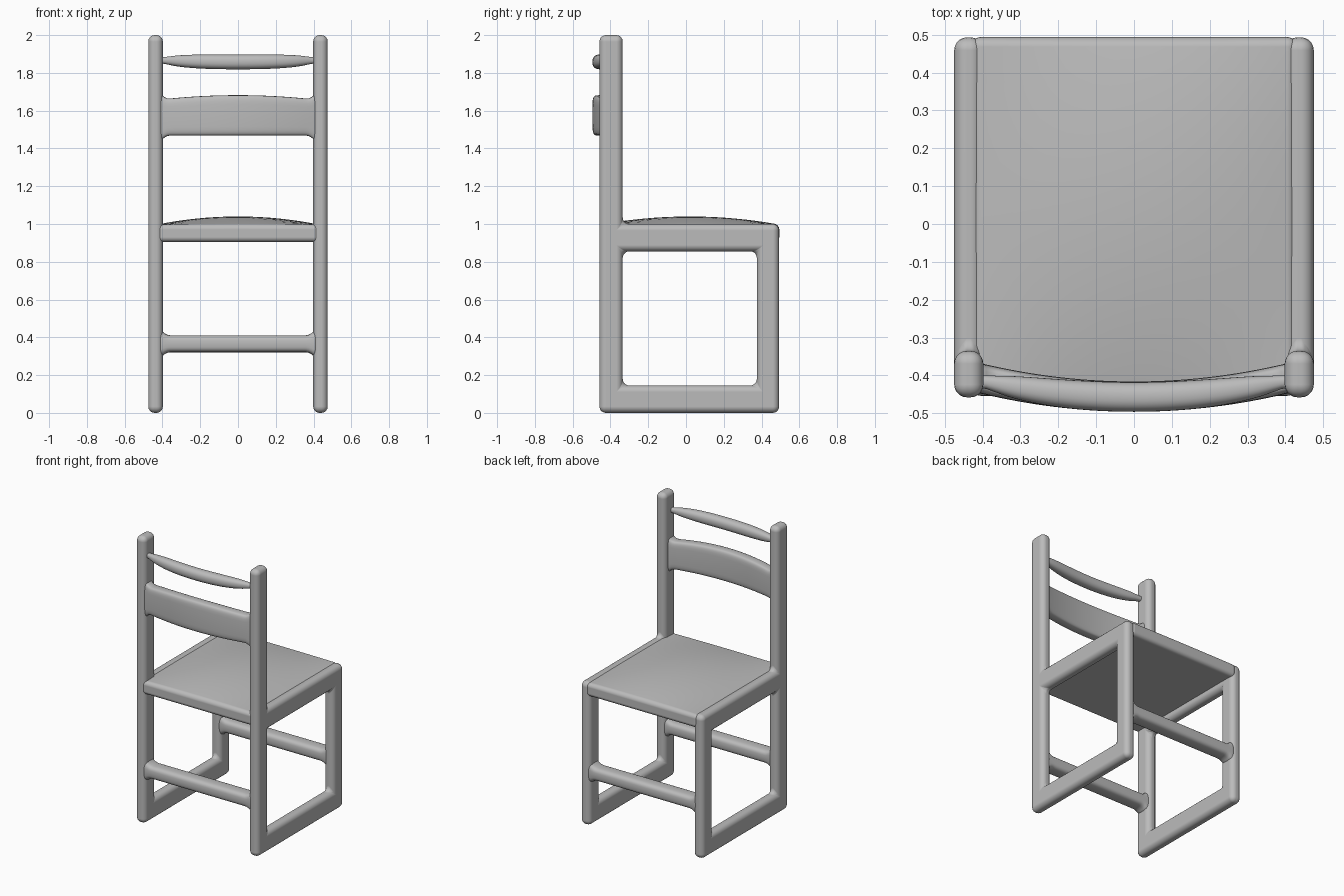
import bpy
import bmesh
from math import cos, sin, pi, copysign, sqrt

cube = bpy.data.objects.get("Cube")
if cube:
    bpy.data.objects.remove(cube, do_unlink=True)

grey = bpy.data.materials.new("plain grey")
grey.use_nodes = True
colour = (0.5, 0.5, 0.5, 1)
grey.diffuse_color = colour
grey.node_tree.nodes["Principled BSDF"].inputs["Base Color"].default_value = colour


def finish(name, bm):
    """Turn a bmesh into a smooth grey object."""
    bmesh.ops.recalc_face_normals(bm, faces=bm.faces)
    mesh = bpy.data.meshes.new(name)
    bm.to_mesh(mesh)
    bm.free()
    mesh.materials.append(grey)
    mesh.shade_smooth()
    obj = bpy.data.objects.new(name, mesh)
    bpy.context.collection.objects.link(obj)
    return obj


def round_edges(obj, width):
    mod = obj.modifiers.new("round", 'BEVEL')
    mod.width = width
    mod.segments = 5
    mod.limit_method = 'ANGLE'
    mod.harden_normals = True


def crossbar(name, section, squareness, reach=0.42, steps=56, sides=28):
    """Sweep a rounded section along x; section(x) gives y, z, half depth, half height."""
    bm = bmesh.new()
    rings = []
    for i in range(steps + 1):
        x = reach * (2 * i / steps - 1)
        y, z, hy, hz = section(x)
        ring = []
        for k in range(sides):
            c, s = cos(2 * pi * k / sides), sin(2 * pi * k / sides)
            dy = copysign(abs(c) ** (2 / squareness), c) * hy
            dz = copysign(abs(s) ** (2 / squareness), s) * hz
            ring.append(bm.verts.new((x, y + dy, z + dz)))
        rings.append(ring)
    for a, b in zip(rings, rings[1:]):
        for k in range(sides):
            n = (k + 1) % sides
            bm.faces.new((a[k], a[n], b[n], b[k]))
    bm.faces.new(rings[0])
    bm.faces.new(rings[-1])
    return finish(name, bm)


def flare(x):
    """Widening where a bar runs into a post."""
    return 0.025 * min(1, max(0, (abs(x) - 0.36) / 0.045)) ** 2


# Side frames: posts, runner and seat rail as one h-shaped panel, mirrored
ys = (-0.458, -0.335, 0.375, 0.493)
zs = (0, 0.145, 0.855, 1.0, 2.0)
filled = ["###", "#.#", "###", "#.."]
bm = bmesh.new()
grid = [[bm.verts.new((0.4365, y, z)) for y in ys] for z in zs]
for r, row in enumerate(filled):
    for c, cell in enumerate(row):
        if cell == "#":
            bm.faces.new((grid[r][c], grid[r][c + 1], grid[r + 1][c + 1], grid[r + 1][c]))
for v in [v for v in bm.verts if not v.link_faces]:
    bm.verts.remove(v)
frame = finish("side_frames", bm)
thick = frame.modifiers.new("thickness", 'SOLIDIFY')
thick.thickness = 0.077
thick.offset = 0
round_edges(frame, 0.034)
frame.modifiers.new("other side", 'MIRROR')

# Seat: slab with a gently crowned top
bm = bmesh.new()
bmesh.ops.create_cube(bm, size=1)
bmesh.ops.subdivide_edges(
    bm, edges=[e for e in bm.edges if abs(e.verts[0].co.z - e.verts[1].co.z) < 0.1],
    cuts=15, use_grid_fill=True)
for v in bm.verts:
    u, w = 2 * v.co.x, 2 * v.co.y
    top = v.co.z > 0
    crown = 0.043 * (1 - u * u) * (1 - w * w)
    v.co = (0.43 * u, 0.02 + 0.474 * w, 0.997 + crown if top else 0.905)
seat = finish("seat", bm)
round_edges(seat, 0.026)

# Stretchers between the legs, back and front
for name, y in (("back_stretcher", -0.398), ("front_stretcher", 0.434)):
    crossbar(name, lambda x, y=y: (y, 0.366, 0.053, 0.045 + flare(x)), 3.2)


# Back slat: bowed backwards, top edge slightly arched
def slat(x):
    t = (x / 0.4) ** 2
    top, bottom = 1.682 - 0.022 * t + flare(x), 1.468 - flare(x)
    return -0.456 + 0.047 * t, (top + bottom) / 2, 0.04, (top - bottom) / 2


crossbar("back_slat", slat, 5)


# Top rail: bowed rod that thins to a point at each post
def rail(x):
    t = min(1, abs(x) / 0.395)
    size = 0.007 + 0.032 * sqrt(1 - t ** 3) + 0.4 * flare(x)
    return -0.457 + 0.04 * t * t, 1.858 + 0.008 * t * t, size, size


crossbar("top_rail", rail, 2.3)
